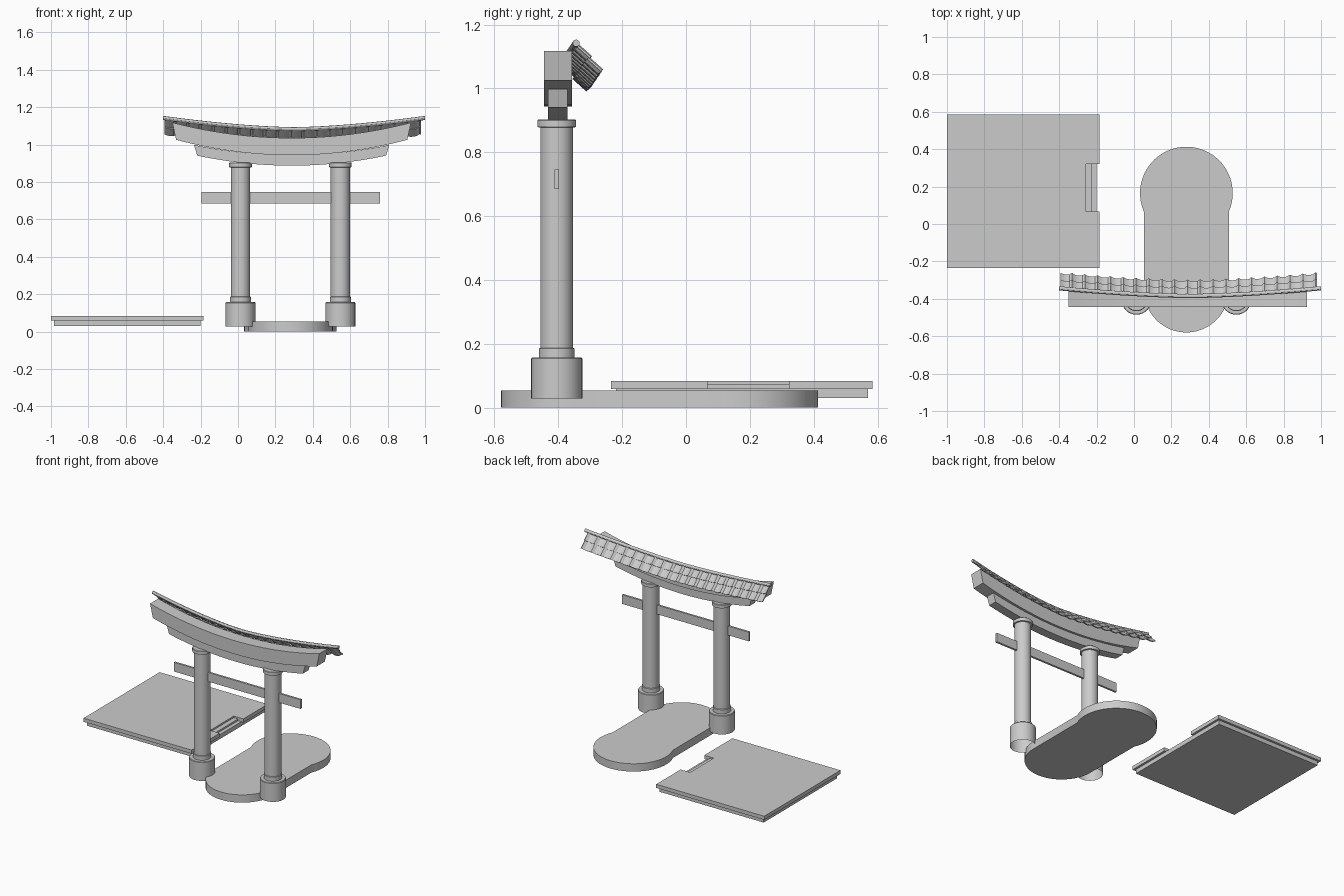
import bpy, bmesh, math

if "Cube" in bpy.data.objects:
    bpy.data.objects.remove(bpy.data.objects["Cube"])

CX, GY = 0.28, -0.405          # gate centre

grey = bpy.data.materials.new("stone_grey")
grey.diffuse_color = (0.6, 0.6, 0.6, 1)
grey.use_nodes = True
grey.node_tree.nodes["Principled BSDF"].inputs["Base Color"].default_value = grey.diffuse_color


def finish(name, bm, smooth=False):
    bmesh.ops.recalc_face_normals(bm, faces=bm.faces)
    me = bpy.data.meshes.new(name)
    bm.to_mesh(me)
    bm.free()
    me.materials.append(grey)
    ob = bpy.data.objects.new(name, me)
    bpy.context.collection.objects.link(ob)
    if smooth:
        bpy.ops.object.select_all(action='DESELECT')
        ob.select_set(True)
        bpy.context.view_layer.objects.active = ob
        bpy.ops.object.shade_smooth_by_angle(angle=math.radians(30))
    return ob


def prism(name, pts, vec, smooth=False):
    """Extrude a planar outline along vec."""
    bm = bmesh.new()
    face = bm.faces.new([bm.verts.new(p) for p in pts])
    ext = bmesh.ops.extrude_face_region(bm, geom=[face], use_keep_orig=True)
    bmesh.ops.translate(bm, vec=vec, verts=[v for v in ext['geom'] if isinstance(v, bmesh.types.BMVert)])
    return finish(name, bm, smooth)


def box(name, x0, x1, y0, y1, z0, z1):
    return prism(name, [(x0, y0, z0), (x1, y0, z0), (x1, y1, z0), (x0, y1, z0)], (0, 0, z1 - z0))


def lathe(name, x, y, profile, n=32):
    """Round part from (radius, z) points; top closed, foot left open."""
    bm = bmesh.new()
    rings = [[bm.verts.new((x + r * math.cos(2 * math.pi * i / n), y + r * math.sin(2 * math.pi * i / n), z))
              for i in range(n)] for r, z in profile]
    for a, b in zip(rings, rings[1:]):
        for i in range(n):
            j = (i + 1) % n
            bm.faces.new((a[i], a[j], b[j], b[i]))
    bm.faces.new(rings[-1])
    return finish(name, bm, True)


def lintel(name, cx, half_top, half_bot, z_bot, thick, k, y0, y1, n=24):
    """Upward-curving beam with slanted ends."""
    ts = [-1 + 2 * i / n for i in range(n + 1)]
    bot = [(cx + t * half_bot, y0, z_bot + k * (t * half_bot) ** 2) for t in ts]
    top = [(cx + t * half_top, y0, z_bot + thick + k * (t * half_bot) ** 2) for t in ts]
    return prism(name, bot + top[::-1], (0, y1 - y0, 0), True)


# Square platform: lower slab, upper slab with notch, small step in the notch
box("platform_lower_slab", -0.985, -0.2, -0.22, 0.57, 0.03, 0.06)
X0, X1, NX, Z = -1.0, -0.185, -0.257, 0.058
prism("platform_upper_slab",
      [(X0, -0.235, Z), (X1, -0.235, Z), (X1, 0.067, Z), (NX, 0.067, Z),
       (NX, 0.322, Z), (X1, 0.322, Z), (X1, 0.585, Z), (X0, 0.585, Z)], (0, 0, 0.025))
box("platform_step", NX, -0.225, 0.067, 0.322, 0.058, 0.072)

# Keyhole-shaped path: wide round back end, narrower round front end
W, R = 0.227, 0.248
a0 = -math.asin(math.sqrt(R * R - W * W) / R)
outline = []
for i in range(33):
    a = a0 + (math.pi - 2 * a0) * i / 32
    outline.append((CX + R * math.cos(a), 0.165 + R * math.sin(a), 0))
for i in range(25):
    a = math.pi + math.pi * i / 24
    outline.append((CX + W * math.cos(a), -0.353 + W * math.sin(a), 0))
prism("path_slab", outline, (0, 0, 0.053), True)

# Two pillars: pedestal, ring, shaft, cap
for side, label in ((-1, "left"), (1, "right")):
    x = CX + side * 0.267
    lathe(label + "_pedestal", x, GY, [(0.08, 0.028), (0.08, 0.153), (0.077, 0.157)])
    lathe(label + "_pillar", x, GY,
          [(0.056, 0.15), (0.056, 0.185), (0.0515, 0.187), (0.0515, 0.877),
           (0.061, 0.879), (0.061, 0.9), (0.058, 0.903)])

# Tie beam and the two curved lintels
box("tie_beam", -0.195, 0.76, GY - 0.007, GY + 0.007, 0.684, 0.746)
lintel("lower_lintel", CX + 0.007, 0.522, 0.505, 0.887, 0.057, 0.21, -0.432, -0.372)
lintel("upper_lintel", CX + 0.007, 0.638, 0.618, 0.943, 0.092, 0.215, -0.445, -0.357)

# Roof: curved ridge pole with tiles sloping to the back
RX, RH = 0.3, 0.7
SY, SZ = 0.645, -0.764          # slope direction, normal is (-SZ, SY)


def roof_pt(x, s, n):
    f = (abs(x - RX) / RH) ** 1.6
    return (x, -0.385 + 0.041 * f + SY * s - SZ * n, 1.082 + 0.06 * f + SZ * s + SY * n)


def tube(bm, centres, r, n=12):
    rings = [[bm.verts.new((c[0], c[1] + r * math.cos(2 * math.pi * i / n), c[2] + r * math.sin(2 * math.pi * i / n)))
              for i in range(n)] for c in centres]
    for a, b in zip(rings, rings[1:]):
        for i in range(n):
            bm.faces.new((a[i], a[(i + 1) % n], b[(i + 1) % n], b[i]))
    bm.faces.new(rings[0])
    bm.faces.new(rings[-1])


bm = bmesh.new()
tube(bm, [roof_pt(RX - RH + 2 * RH * i / 32, 0, 0) for i in range(33)], 0.011)
finish("ridge_pole", bm, True)

# Tiles: concave pans with a raised rib on one side, overlapping by row
COLS, ROWS, T = 20, 2, 0.006
TX0, TX1 = -0.393, 0.978
section = [(0, 0.006), (0.2, 0.0), (0.45, -0.002), (0.7, 0.001), (0.8, 0.008), (0.9, 0.012), (1.0, 0.007)]
bm = bmesh.new()
w = (TX1 - TX0) / COLS
for r in range(ROWS):
    s0, s1 = 0.004 + r * 0.055, 0.004 + r * 0.055 + 0.058
    for c in range(COLS):
        def row(s, lift):
            return [bm.verts.new(roof_pt(TX0 + (c + u) * w, s, h + lift)) for u, h in section]
        tu, tl = row(s0, -0.004), row(s1, 0.004)
        bu, bl = row(s0, -0.004 - T), row(s1, 0.004 - T)
        for i in range(len(section) - 1):
            bm.faces.new((tu[i], tu[i + 1], tl[i + 1], tl[i]))
            bm.faces.new((bu[i], bl[i], bl[i + 1], bu[i + 1]))
            bm.faces.new((tl[i], tl[i + 1], bl[i + 1], bl[i]))
            bm.faces.new((tu[i], bu[i], bu[i + 1], tu[i + 1]))
        bm.faces.new((tu[0], tl[0], bl[0], bu[0]))
        bm.faces.new((tu[-1], bu[-1], bl[-1], tl[-1]))
finish("roof_tiles", bm, True)
